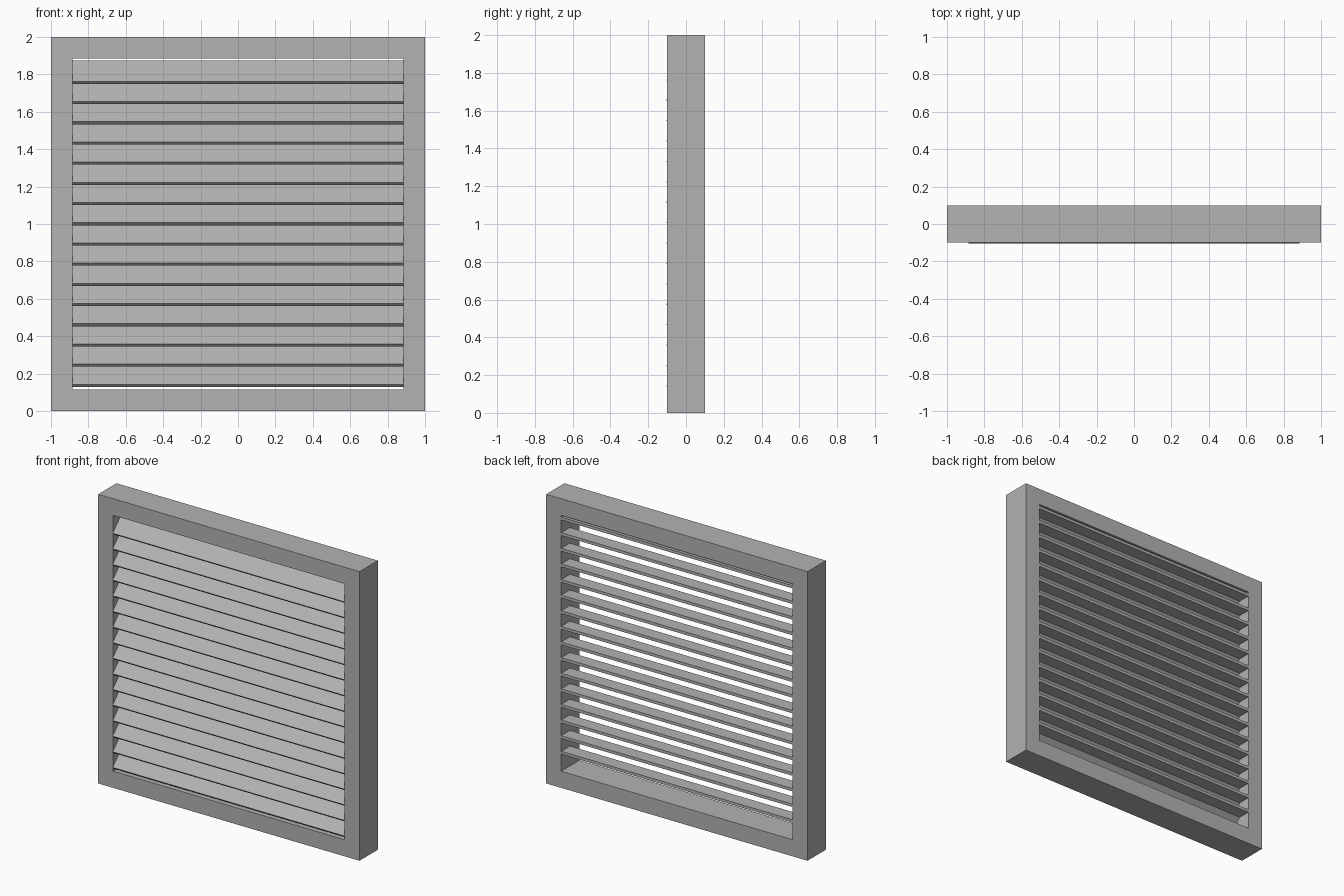
import bpy, bmesh, math

if "Cube" in bpy.data.objects:
    bpy.data.objects.remove(bpy.data.objects["Cube"])

grey = bpy.data.materials.new("grey_metal")
grey.diffuse_color = (0.45, 0.45, 0.45, 1.0)
grey.use_nodes = True
grey.node_tree.nodes["Principled BSDF"].inputs["Base Color"].default_value = grey.diffuse_color


def finish(bm, name):
    bmesh.ops.recalc_face_normals(bm, faces=bm.faces)
    me = bpy.data.meshes.new(name)
    bm.to_mesh(me)
    bm.free()
    me.materials.append(grey)
    ob = bpy.data.objects.new(name, me)
    bpy.context.collection.objects.link(ob)
    return ob


# Outer frame: square ring with a square opening, extruded through the depth
BAR, DEPTH = 0.115, 0.2
bm = bmesh.new()
loops = []
for y in (-DEPTH / 2, DEPTH / 2):
    for h in (1.0, 1.0 - BAR):
        loops.append([bm.verts.new((sx * h, y, 1 + sz * h))
                      for sx, sz in ((-1, -1), (1, -1), (1, 1), (-1, 1))])
fo, fi, bo, bi = loops
for a, b in ((fo, fi), (fi, bi), (bi, bo), (bo, fo)):
    for i in range(4):
        j = (i + 1) % 4
        bm.faces.new((a[i], a[j], b[j], b[i]))
finish(bm, "frame")

# Louvre slats: bent sheet, a 45 degree front blade and a flat rear flange
COUNT, PITCH, BOTTOM = 16, 0.108, 0.129
THICK, TOP, BEND, BACK = 0.02, 0.124, 0.005, 0.1
d = THICK * math.sqrt(0.5)
inner = BEND + THICK * math.tan(math.radians(22.5))
tip_y = BEND - (TOP - d)
profile = [(tip_y, d), (tip_y + d, 0), (inner, TOP - THICK),
           (BACK, TOP - THICK), (BACK, TOP), (BEND, TOP)]


def slat(name, z0):
    bm = bmesh.new()
    half = 1.0 - BAR
    left, right = ([bm.verts.new((x, y, z0 + z)) for y, z in profile]
                   for x in (-half, half))
    bm.faces.new(left)
    bm.faces.new(right)
    n = len(profile)
    for i in range(n):
        j = (i + 1) % n
        bm.faces.new((left[i], left[j], right[j], right[i]))
    finish(bm, name)


for i in range(COUNT):
    slat(f"slat_{i + 1}", BOTTOM + i * PITCH)
